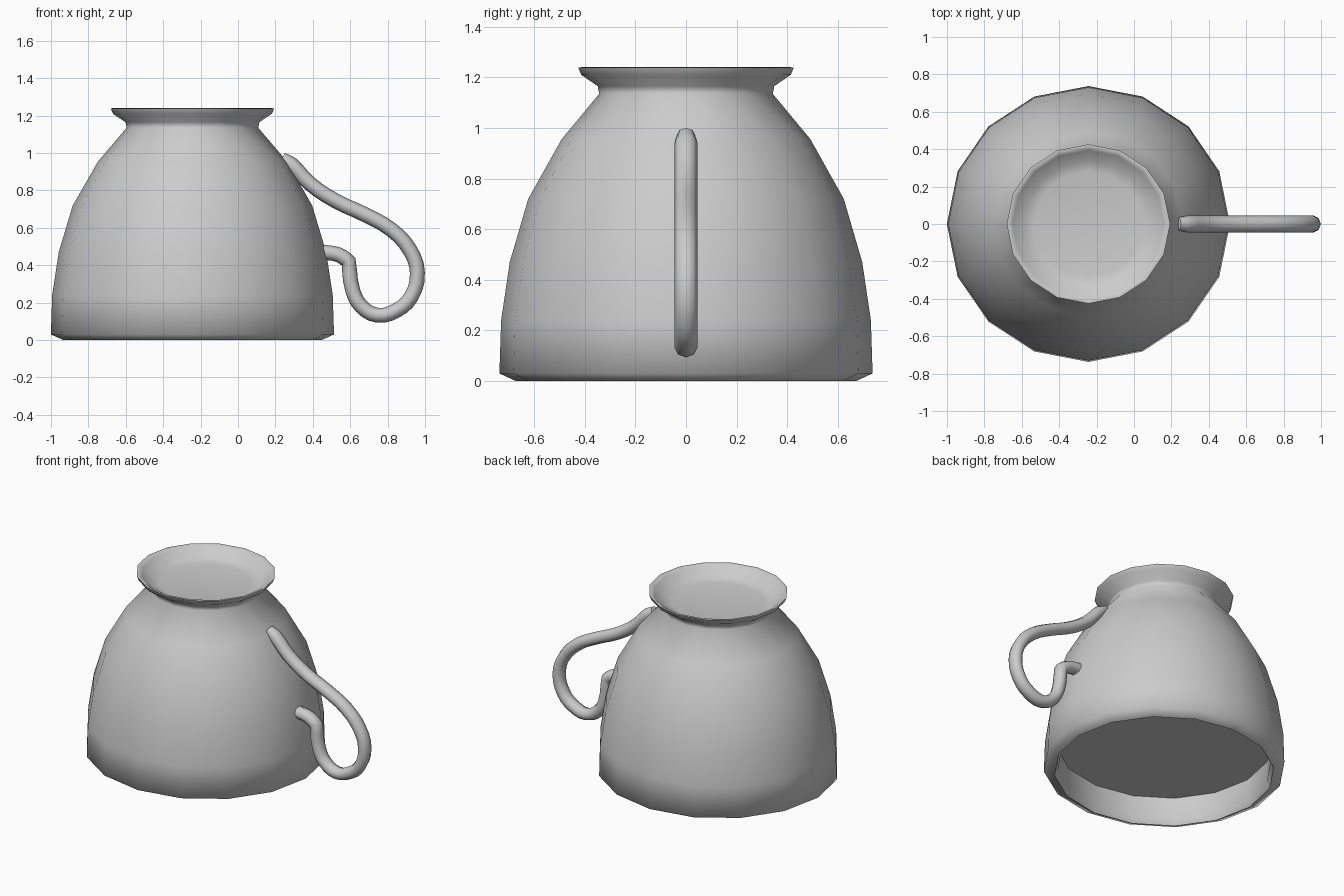
import bpy, bmesh, math

if "Cube" in bpy.data.objects:
    bpy.data.objects.remove(bpy.data.objects["Cube"])

CX, SY, SIDES = -0.2435, 0.974, 16   # cup axis, slight y squash, facets


def lathe(name, profile, angle=80):
    """Revolve (radius, z) points; radius 0 collapses to a pole."""
    bm = bmesh.new()
    rings = []
    for r, z in profile:
        if r == 0:
            rings.append([bm.verts.new((CX, 0, z))] * SIDES)
        else:
            rings.append([bm.verts.new((CX + r * math.cos(2 * math.pi * i / SIDES),
                                        SY * r * math.sin(2 * math.pi * i / SIDES), z))
                          for i in range(SIDES)])
    for a, b in zip(rings, rings[1:]):
        for i in range(SIDES):
            j = (i + 1) % SIDES
            bm.faces.new(list(dict.fromkeys((a[i], a[j], b[j], b[i]))))
    bmesh.ops.recalc_face_normals(bm, faces=bm.faces)
    me = bpy.data.meshes.new(name)
    bm.to_mesh(me)
    bm.free()
    ob = bpy.data.objects.new(name, me)
    bpy.context.collection.objects.link(ob)
    smooth(ob, angle)
    return ob


def smooth(ob, angle):
    bpy.ops.object.select_all(action='DESELECT')
    bpy.context.view_layer.objects.active = ob
    ob.select_set(True)
    bpy.ops.object.shade_smooth_by_angle(angle=math.radians(angle))


# Upturned cup: recessed foot, outer wall, rolled rim, inner wall
lathe("cup_body", [
    (0, 1.165), (0.29, 1.165), (0.345, 1.175), (0.405, 1.225), (0.425, 1.24), (0.437, 1.238),
    (0.425, 1.21), (0.358, 1.165), (0.352, 1.135),
    (0.505, 0.955), (0.64, 0.72), (0.715, 0.47), (0.75, 0.24),
    (0.757, 0.03), (0.69, 0.0), (0.67, 0.035),
    (0.675, 0.19), (0.635, 0.47), (0.56, 0.72), (0.43, 0.93),
    (0.28, 1.07), (0, 1.08)])

# Flat surface filling the cup just inside the rim
lathe("drink_surface", [(0.675, 0.19), (0, 0.19)])

# Looping handle swept along a curve, with a kink near its lower end
path = [(0.235, 0.975), (0.285, 0.94), (0.38, 0.84), (0.52, 0.745), (0.68, 0.67),
        (0.82, 0.59), (0.92, 0.48), (0.959, 0.36), (0.925, 0.23), (0.85, 0.16),
        (0.745, 0.133), (0.66, 0.18), (0.615, 0.26), (0.592, 0.42),
        (0.54, 0.455), (0.45, 0.47)]
KINK = 13
curve = bpy.data.curves.new("handle", 'CURVE')
curve.dimensions = '3D'
curve.resolution_u = 3
curve.bevel_depth = 0.04
curve.bevel_resolution = 2
curve.use_fill_caps = True
spline = curve.splines.new('BEZIER')
spline.bezier_points.add(len(path) - 1)
for i, (p, (x, z)) in enumerate(zip(spline.bezier_points, path)):
    p.co = (x, 0, z)
    p.radius = 0.75 if i == 0 else 1
    p.handle_left_type = p.handle_right_type = 'VECTOR' if i == KINK else 'AUTO'
handle = bpy.data.objects.new("handle", curve)
bpy.context.collection.objects.link(handle)
bpy.ops.object.select_all(action='DESELECT')
bpy.context.view_layer.objects.active = handle
handle.select_set(True)
bpy.ops.object.convert(target='MESH')
handle = bpy.context.object
for v in handle.data.vertices:       # slightly wider than thick
    v.co.y *= 1.13
smooth(handle, 60)
